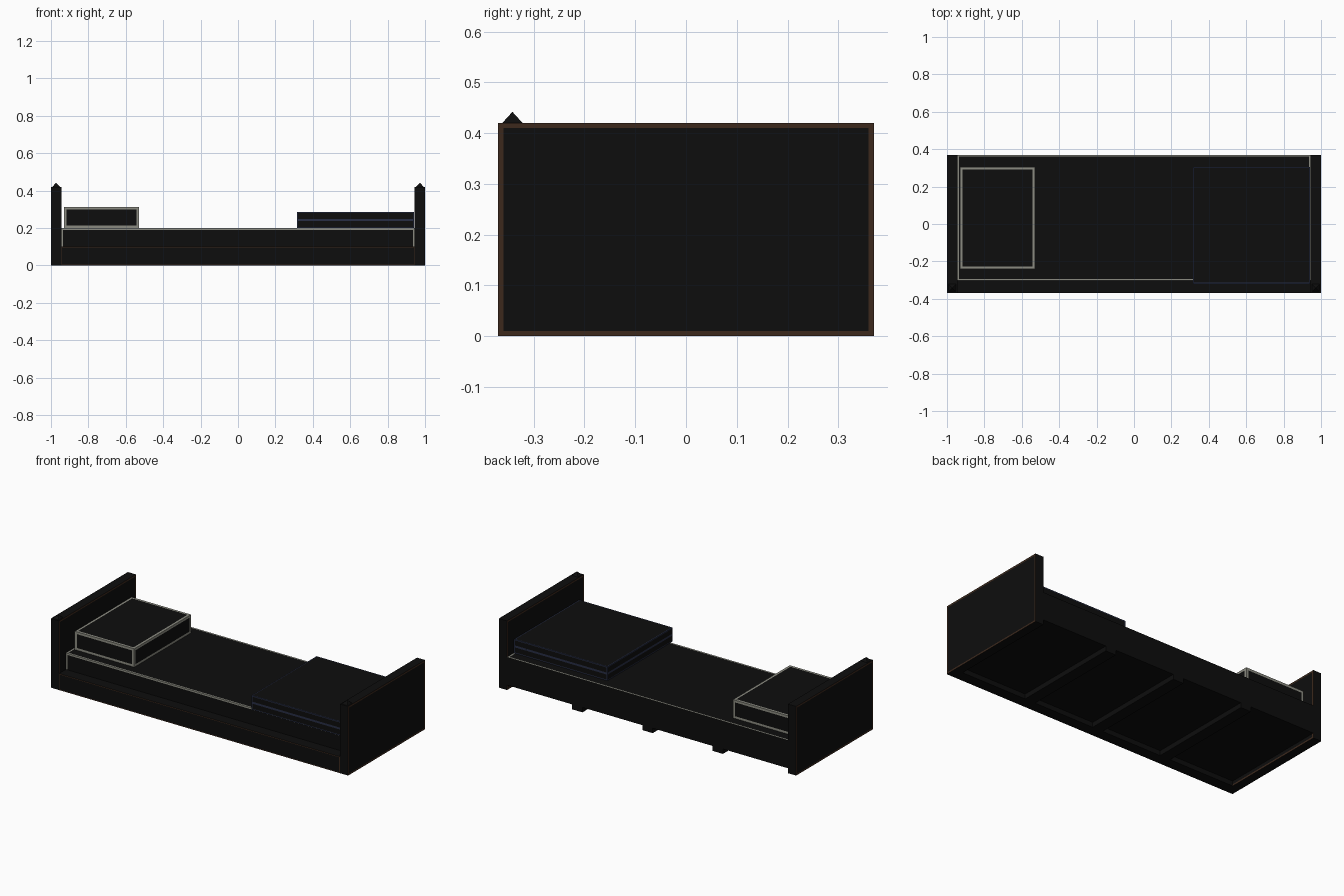
import bpy, bmesh, math
from mathutils import Vector

if "Cube" in bpy.data.objects:
    bpy.data.objects.remove(bpy.data.objects["Cube"])


def material(name, rgb):
    m = bpy.data.materials.new(name)
    m.diffuse_color = (*rgb, 1)
    m.use_nodes = True
    m.node_tree.nodes["Principled BSDF"].inputs["Base Color"].default_value = m.diffuse_color
    return m


dark = material("dark", (0.004, 0.004, 0.004))
brown = material("brown_trim", (0.045, 0.022, 0.012))
cream = material("cream_trim", (0.26, 0.26, 0.22))
blue = material("blue_trim", (0.02, 0.027, 0.06))


def box(name, lo, hi, trim=None, border=0.0, keep=lambda n: True):
    """Box between two corners; chosen faces get a flat border in the trim colour."""
    lo, hi = Vector(lo), Vector(hi)
    mid, size = (lo + hi) / 2, hi - lo
    bm = bmesh.new()
    bmesh.ops.create_cube(bm, size=1)
    for v in bm.verts:
        v.co = Vector(a * b for a, b in zip(v.co, size))
    if trim:
        bm.normal_update()
        chosen = [f for f in bm.faces if keep(f.normal)]
        rims = bmesh.ops.inset_individual(bm, faces=chosen, thickness=border,
                                          use_even_offset=True)["faces"]
        for f in rims:
            f.material_index = 1
    me = bpy.data.meshes.new(name)
    bm.to_mesh(me)
    bm.free()
    me.materials.append(dark)
    if trim:
        me.materials.append(trim)
    ob = bpy.data.objects.new(name, me)
    ob.location = mid
    bpy.context.collection.objects.link(ob)
    return ob


# End boards, each with a small pyramid finial near the front
for name, s in (("headboard", -1), ("footboard", 1)):
    x0, x1 = sorted((s * 0.945, s * 1.0))
    box(name, (x0, -0.37, 0), (x1, 0.37, 0.42), brown, 0.01,
        lambda n: abs(n.x) > 0.5)
    bpy.ops.mesh.primitive_cone_add(vertices=4, radius1=0.02 * math.sqrt(2), radius2=0,
                                    depth=0.022, location=(s * 0.9725, -0.342, 0.431),
                                    rotation=(0, 0, math.pi / 4))
    finial = bpy.context.object
    finial.name = name + "_finial"
    finial.data.materials.append(dark)

# Front rail
box("front_rail", (-0.945, -0.37, 0), (0.945, -0.303, 0.1), brown, 0.005,
    lambda n: n.y < -0.5)

# Cross slats under the mattress
for i in (-1, 0, 1):
    box(f"slat_{i + 2}", (i * 0.4725 - 0.035, -0.303, 0), (i * 0.4725 + 0.035, 0.37, 0.03))

# Mattress
box("mattress", (-0.945, -0.303, 0.03), (0.945, 0.37, 0.2), cream, 0.01,
    lambda n: n.z > 0.5 or n.y < -0.5)

# Pillow
box("pillow", (-0.93, -0.24, 0.2), (-0.53, 0.305, 0.312), cream, 0.014)

# Folded blanket in two layers
for i, name in enumerate(("blanket_lower_fold", "blanket_upper_fold")):
    z = 0.2 + i * 0.0425
    box(name, (0.315, -0.32, z), (0.942, 0.305, z + 0.0425), blue, 0.006)
